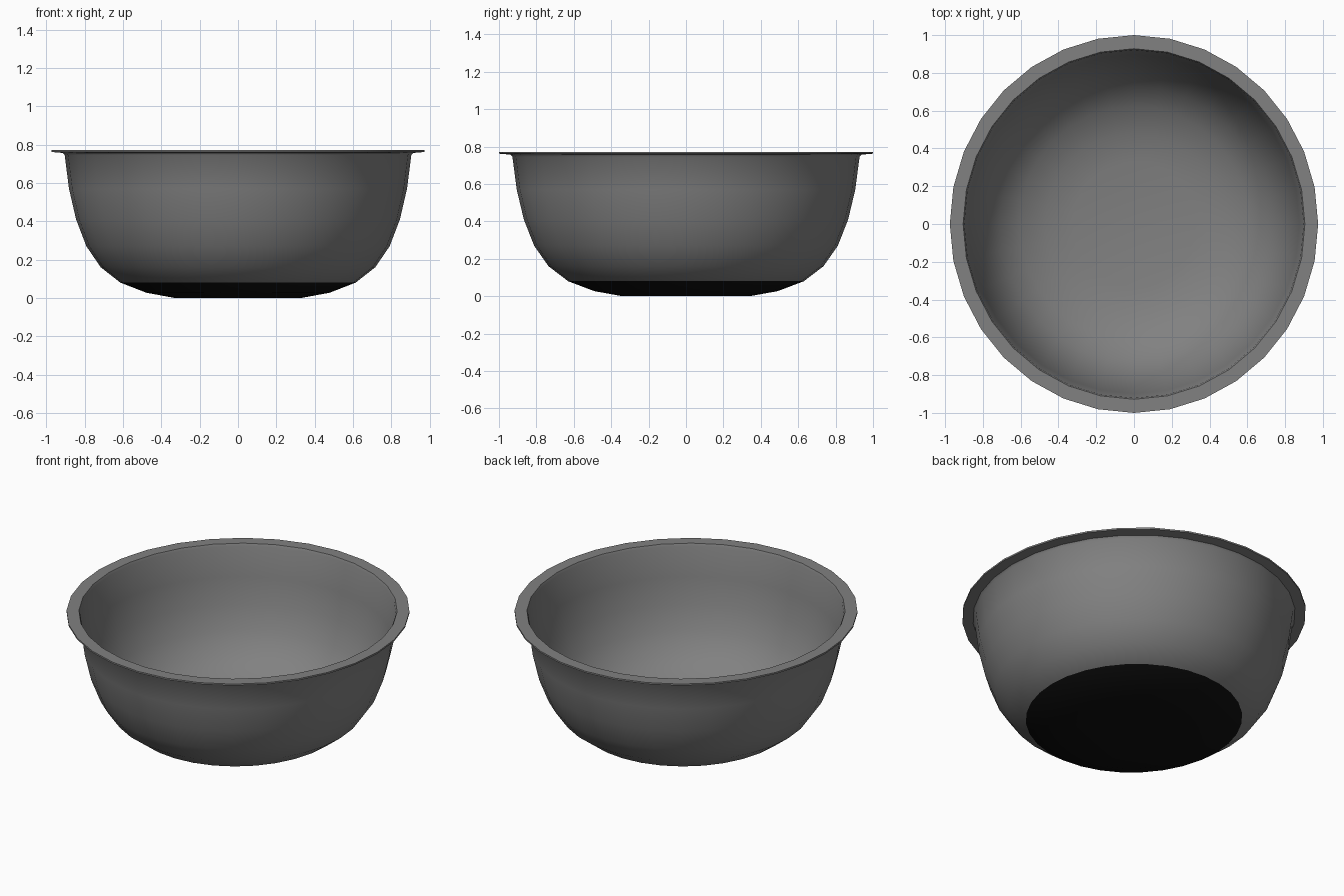
import bpy, bmesh, math

if "Cube" in bpy.data.objects:
    bpy.data.objects.remove(bpy.data.objects["Cube"])

SEG = 32
SX = 0.975  # bowl is slightly narrower across x


def material(name, value):
    m = bpy.data.materials.new(name)
    m.diffuse_color = (value, value, value, 1)
    m.use_nodes = True
    m.node_tree.nodes["Principled BSDF"].inputs["Base Color"].default_value = m.diffuse_color
    return m


grey = material("grey_metal", 0.22)
black = material("black_base", 0.005)


def lathe(name, profile, mats, closed_ends=True):
    """Revolve (radius, z) points; the first and last rings are capped."""
    bm = bmesh.new()
    rings = []
    for r, z in profile:
        rings.append([bm.verts.new((SX * r * math.cos(2 * math.pi * i / SEG),
                                    r * math.sin(2 * math.pi * i / SEG), z))
                      for i in range(SEG)])
    for a, b in zip(rings, rings[1:]):
        for i in range(SEG):
            j = (i + 1) % SEG
            bm.faces.new((a[i], a[j], b[j], b[i]))
    bm.faces.new(rings[0][::-1])
    bm.faces.new(rings[-1])
    bm.normal_update()
    # black underside: outward faces below the base line
    for f in bm.faces:
        c = f.calc_center_median()
        if c.z < 0.08 and f.normal.z < -0.01:
            f.material_index = 1
    me = bpy.data.meshes.new(name)
    bm.to_mesh(me)
    bm.free()
    for m in mats:
        me.materials.append(m)
    ob = bpy.data.objects.new(name, me)
    bpy.context.collection.objects.link(ob)
    bpy.context.view_layer.objects.active = ob
    ob.select_set(True)
    bpy.ops.object.shade_smooth_by_angle(angle=math.radians(40))
    return ob


# outer wall, flat rim, then a thin inner wall back down to the floor
outer = [(0.34, 0), (0.49, 0.027), (0.63, 0.08), (0.735, 0.16), (0.812, 0.27),
         (0.867, 0.41), (0.905, 0.57), (0.928, 0.745), (0.938, 0.757)]
rim = [(1.0, 0.762), (1.0, 0.772), (0.928, 0.772)]
inner = [(0.921, 0.757)] + [(r - 0.007, z + 0.005) for r, z in reversed(outer[:-2])]
lathe("bowl", outer + rim + inner, [grey, black])
